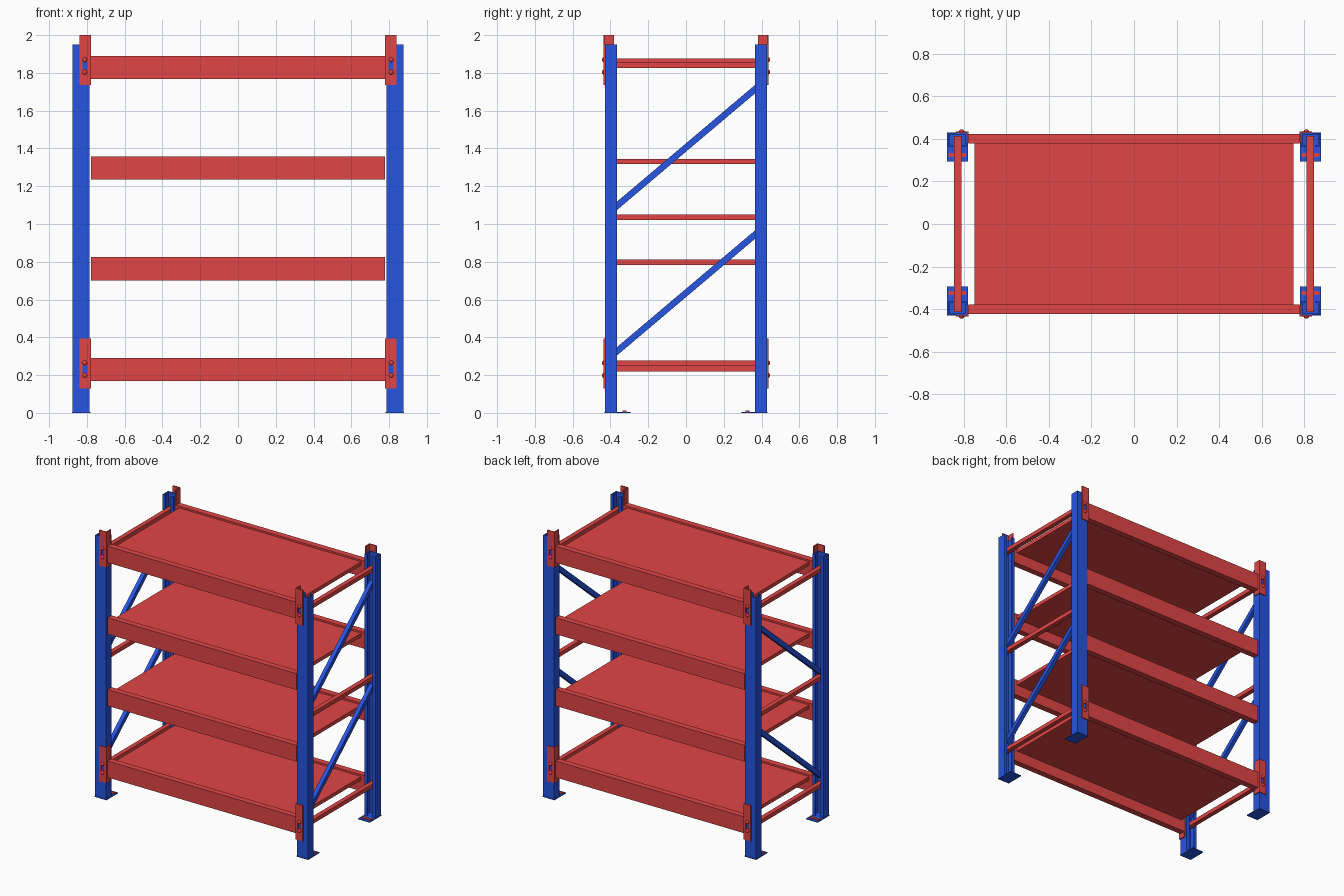
import bpy, bmesh, math
from mathutils import Matrix, Vector

if "Cube" in bpy.data.objects:
    bpy.data.objects.remove(bpy.data.objects["Cube"])


def material(name, color):
    m = bpy.data.materials.new(name)
    m.diffuse_color = color
    m.use_nodes = True
    m.node_tree.nodes["Principled BSDF"].inputs["Base Color"].default_value = m.diffuse_color
    return m


BLUE = material("blue_paint", (0.02, 0.09, 0.75, 1))
RED = material("red_paint", (0.75, 0.06, 0.06, 1))


def finish(name, bm, mat):
    bmesh.ops.recalc_face_normals(bm, faces=bm.faces)
    me = bpy.data.meshes.new(name)
    bm.to_mesh(me)
    bm.free()
    me.materials.append(mat)
    ob = bpy.data.objects.new(name, me)
    bpy.context.collection.objects.link(ob)
    return ob


def box(name, x, y, z, mat):
    """Box from (min, max) ranges on each axis."""
    bm = bmesh.new()
    c = [(a + b) / 2 for a, b in (x, y, z)]
    s = [abs(b - a) for a, b in (x, y, z)]
    bmesh.ops.create_cube(bm, size=1, matrix=Matrix.Translation(c) @ Matrix.Diagonal((*s, 1)))
    return finish(name, bm, mat)


def extrude(name, pts, vec, mat, holes=()):
    """Extrude a flat outline of 3D points along vec."""
    bm = bmesh.new()
    f = bm.faces.new([bm.verts.new(p) for p in pts])
    r = bmesh.ops.extrude_face_region(bm, geom=[f])
    bmesh.ops.translate(bm, vec=vec, verts=[v for v in r["geom"] if isinstance(v, bmesh.types.BMVert)])
    return finish(name, bm, mat)


def slotted_plate(name, sx, sy, zc, mat):
    """Front plate of a connector, four strips around a square slot."""
    y = (sy * 0.429, sy * 0.436)
    z0, z1 = zc - 0.102, zc + 0.163
    for i, (xa, xb, za, zb) in enumerate(((0.778, 0.797, z0, z1), (0.824, 0.838, z0, z1),
                                          (0.797, 0.824, z0, zc - 0.02), (0.797, 0.824, zc + 0.02, z1))):
        box(f"{name}_{i}", (sx * xa, sx * xb), y, (za, zb), mat)


def bolt(name, loc):
    bm = bmesh.new()
    bmesh.ops.create_uvsphere(bm, u_segments=12, v_segments=8, radius=0.013,
                              matrix=Matrix.Translation(loc) @ Matrix.Diagonal((1, 0.7, 1, 1)))
    for f in bm.faces:
        f.smooth = True
    finish(name, bm, RED)


# Lipped channel section of an upright, open toward the rack interior
CHANNEL = [(0.786, 0.429), (0.876, 0.429), (0.876, 0.364), (0.852, 0.364), (0.852, 0.371), (0.869, 0.371),
           (0.869, 0.422), (0.793, 0.422), (0.793, 0.371), (0.810, 0.371), (0.810, 0.364), (0.786, 0.364)]

# Uprights, feet and beam connectors at each corner
for sx, side in ((-1, "left"), (1, "right")):
    for sy, end in ((-1, "front"), (1, "back")):
        tag = f"{end}_{side}"
        extrude(f"upright_{tag}", [(sx * x, sy * y, 0) for x, y in CHANNEL], (0, 0, 1.95), BLUE)
        box(f"foot_plate_{tag}", (sx * 0.782, sx * 0.879), (sy * 0.295, sy * 0.431), (0, 0.006), BLUE)
        box(f"foot_anchor_{tag}", (sx * 0.79, sx * 0.872), (sy * 0.315, sy * 0.335), (0.006, 0.012), RED)
        for level, zc in (("lower", 0.232), ("upper", 1.837)):
            slotted_plate(f"connector_face_{level}_{tag}", sx, sy, zc, RED)
            box(f"connector_side_{level}_{tag}", (sx * 0.778, sx * 0.785), (sy * 0.382, sy * 0.436),
                (zc - 0.102, zc + 0.163), RED)
            for i, dz in enumerate((-0.033, 0.033)):
                bolt(f"connector_bolt_{level}_{tag}_{i}", (sx * 0.811, sy * 0.436, zc + dz))

    # Horizontal struts joining front and back uprights
    for i, z in enumerate((0.235, 1.035, 1.84)):
        box(f"side_strut_{side}_{i}", (sx * 0.812, sx * 0.846), (-0.415, 0.415), (z - 0.015, z + 0.015), RED)

    # Diagonal braces rising toward the back
    for i, z in enumerate((0.635, 1.405)):
        d = Vector((0, 0.4, 0.338))
        n = Vector((0, -d.z, d.y)).normalized() * 0.017
        c = Vector((sx * 0.814, 0, z))
        extrude(f"diagonal_brace_{side}_{i}", [c - d - n, c + d - n, c + d + n, c - d + n],
                (sx * 0.03, 0, 0), BLUE)

# Shelves: front and back beams with a deck between them
for i, top in enumerate((0.291, 0.824, 1.358, 1.89)):
    for sy, end in ((-1, "front"), (1, "back")):
        box(f"shelf_beam_{end}_{i}", (-0.778, 0.778), (sy * 0.378, sy * 0.424), (top - 0.122, top), RED)
    box(f"shelf_deck_{i}", (-0.75, 0.75), (-0.38, 0.38), (top - 0.04, top - 0.013), RED)
